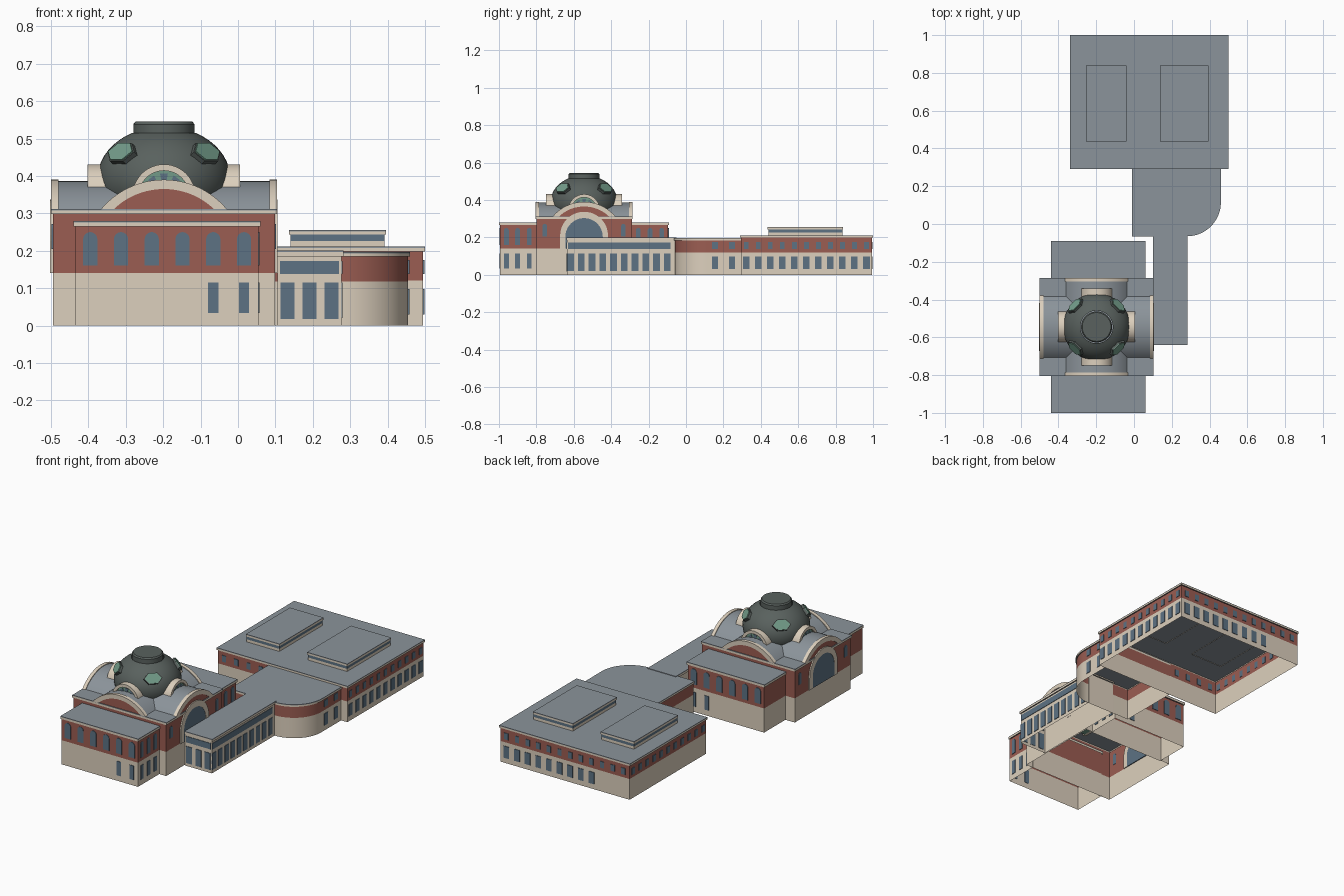
import bpy, bmesh
from math import sin, cos, pi, radians, sqrt, asin
from mathutils import Matrix, Vector

if "Cube" in bpy.data.objects:
    bpy.data.objects.remove(bpy.data.objects["Cube"])


def mat(name, c):
    m = bpy.data.materials.new(name)
    m.diffuse_color = (*c, 1)
    m.use_nodes = True
    m.node_tree.nodes["Principled BSDF"].inputs["Base Color"].default_value = m.diffuse_color
    return m


CREAM = mat("cream_stone", (.72, .63, .51))
BRICK = mat("brick", (.33, .11, .085))
ROOF = mat("roof_grey", (.26, .295, .325))
DOME = mat("dome_metal", (.10, .12, .112))
GLASS = mat("glass", (.11, .17, .23))
GREEN = mat("green_copper", (.17, .33, .25))
CX, CY = -.198, -.545          # dome centre


def finish(name, bm, m, smooth=False):
    bmesh.ops.recalc_face_normals(bm, faces=bm.faces[:])
    me = bpy.data.meshes.new(name)
    bm.to_mesh(me)
    bm.free()
    ob = bpy.data.objects.new(name, me)
    bpy.context.collection.objects.link(ob)
    me.materials.append(m)
    if smooth:
        bpy.ops.object.select_all(action='DESELECT')
        ob.select_set(True)
        bpy.context.view_layer.objects.active = ob
        bpy.ops.object.shade_smooth_by_angle(angle=radians(35))
    return ob


# footprint outline, optionally rounded at its front right corner, inset by d
def outline(x0, x1, y0, y1, r=0, d=0):
    x0, x1, y0, y1 = x0 + d, x1 - d, y0 + d, y1 - d
    pts = [(x1, y1), (x0, y1), (x0, y0)]
    if r:
        r -= d
        return pts + [(x1 - r + r * sin(i * pi / 32), y0 + r - r * cos(i * pi / 32)) for i in range(17)]
    return pts + [(x1, y0)]


def prism(name, pts, z0, z1, m, caps=False, smooth=False):
    bm = bmesh.new()
    lo = [bm.verts.new((x, y, z0)) for x, y in pts]
    hi = [bm.verts.new((x, y, z1)) for x, y in pts]
    n = len(pts)
    for i in range(n):
        bm.faces.new((lo[i], lo[(i + 1) % n], hi[(i + 1) % n], hi[i]))
    if caps:
        bm.faces.new(hi)
        bm.faces.new(lo[::-1])
    return finish(name, bm, m, smooth)


# open-bottomed building shell: stone base, brick storey, cornice, roof
def building(name, rect, z_brick, z_corn, z_top, r=0):
    wall, corn = outline(*rect, r=r, d=.005), outline(*rect, r=r)
    s = r > 0
    prism(name + "_base", wall, 0, z_brick, CREAM, smooth=s)
    if z_corn > z_brick:
        prism(name + "_brick_storey", wall, z_brick, z_corn, BRICK, smooth=s)
    prism(name + "_cornice", corn, z_corn, z_top - .004, CREAM, smooth=s)
    prism(name + "_roof", corn, z_top - .004, z_top, ROOF, True, smooth=s)


# extrude flat (u, z) polygons along axis 'x' or 'y' from a to b
def extrude(name, polys, axis, a, b, m, smooth=False):
    bm = bmesh.new()
    put = (lambda u, z: (a, u, z)) if axis == 'x' else (lambda u, z: (u, a, z))
    for p in polys:
        bm.faces.new([bm.verts.new(put(u, z)) for u, z in p])
    bmesh.ops.remove_doubles(bm, verts=bm.verts[:], dist=1e-5)
    g = bmesh.ops.extrude_face_region(bm, geom=bm.faces[:])["geom"]
    vec = Vector((b - a, 0, 0)) if axis == 'x' else Vector((0, b - a, 0))
    bmesh.ops.translate(bm, vec=vec, verts=[v for v in g if isinstance(v, bmesh.types.BMVert)])
    return finish(name, bm, m, smooth)


def arch(u, hw, z0, spring, n=12):
    return [(u + hw, z0)] + [(u + hw * cos(i * pi / n), spring + hw * sin(i * pi / n))
                             for i in range(n + 1)] + [(u - hw, z0)]


def band(outer, inner):
    return [(outer[i], outer[i + 1], inner[i + 1], inner[i]) for i in range(len(outer) - 1)]


# row of equal windows standing just proud of a wall plane
def windows(name, axis, plane, side, us, w, z0, z1, arched=False):
    h = w / 2
    polys = [arch(u, h, z0, z1 - h, 8) if arched else
             [(u - h, z0), (u + h, z0), (u + h, z1), (u - h, z1)] for u in us]
    extrude(name, polys, axis, plane - side * .007, plane - side * .002, GLASS)


def row(a, b, n):
    return [a + (b - a) * i / (n - 1) for i in range(n)]


# building masses
building("main_hall", (-.5, .104, -.805, -.285), .14, .298, .312)
building("front_wing", (-.44, .06, -1, -.79), .14, .265, .28)
building("rear_wing", (-.44, .06, -.30, -.09), .14, .265, .28)
building("corridor", (.1, .282, -.64, -.05), .185, .185, .2)
building("link_block", (-.01, .46, -.065, .30), .118, .184, .197, r=.18)
building("rear_block", (-.34, .5, .29, 1), .12, .198, .211)

# raised roof lights
for nm, x0, x1 in (("left", -.255, -.04), ("right", .137, .395)):
    box, inner = (x0, x1, .437, .84), outline(x0, x1, .437, .84, d=.003)
    prism(nm + "_skylight_curb", inner, .205, .226, CREAM)
    prism(nm + "_skylight_glazing", inner, .226, .243, GLASS)
    prism(nm + "_skylight_rim", outline(*box), .243, .252, CREAM)
    prism(nm + "_skylight_roof", outline(*box), .252, .256, ROOF, True)

# wing windows
bays = row(-.395, .016, 6)
for nm, y, s in (("front", -1, -1), ("rear", -.09, 1)):
    windows(nm + "_wing_arched_windows", 'y', y, s, bays, .038, .16, .25, True)
    windows(nm + "_wing_lower_windows", 'y', y, s, bays[4:], .027, .033, .115)
for nm, ys in (("front", (-.96, -.9, -.838)), ("rear", (-.255, -.192, -.13))):
    windows(nm + "_wing_side_arched_windows", 'x', .06, 1, ys, .026, .16, .25, True)
    windows(nm + "_wing_side_lower_windows", 'x', .06, 1, ys, .026, .033, .115)

# corridor windows
windows("corridor_front_windows", 'y', -.64, -1, (.132, .191, .25), .037, .018, .115)
windows("corridor_front_clerestory", 'y', -.64, -1, (.191,), .158, .138, .173)
windows("corridor_side_windows", 'x', .282, 1, row(-.617, -.1, 10), .036, .02, .115)
windows("corridor_side_clerestory", 'x', .282, 1, (-.357,), .55, .138, .173)

# link and rear block windows
windows("link_lower_windows", 'x', .46, 1, (.155, .245), .032, .03, .098)
windows("link_upper_windows", 'x', .46, 1, (.155, .245), .032, .138, .175)
side = row(.322, .965, 11)
windows("rear_block_right_lower_windows", 'x', .5, 1, side, .035, .03, .098)
windows("rear_block_right_upper_windows", 'x', .5, 1, side, .026, .138, .175)
windows("rear_block_left_upper_windows", 'x', -.34, -1, side, .026, .138, .175)
back = row(.455, -.295, 12)
windows("rear_block_back_lower_windows", 'y', 1, 1, back[:9], .035, .03, .098)
windows("rear_block_back_upper_windows", 'y', 1, 1, back, .026, .138, .175)
windows("rear_block_front_upper_windows", 'y', .29, -1, row(-.295, -.06, 4), .026, .138, .175)


# segmental arc for the vaults and gables
def segment(u, r, n=24):
    zc, base = .171, .308
    t = asin(sqrt(1 - ((base - zc) / r) ** 2))
    return [(u + r * sin(-t + 2 * t * i / n), zc + r * cos(-t + 2 * t * i / n)) for i in range(n + 1)]


# crossing barrel vaults with arched gables on all four sides
extrude("cross_vault_x", [segment(CY, .215)], 'x', -.494, .098, ROOF, True)
extrude("cross_vault_y", [segment(CX, .215)], 'y', -.799, -.291, ROOF, True)
for nm, ax, u, p, s in (("front", 'y', CX, -.805, -1), ("rear", 'y', CX, -.285, 1),
                        ("left", 'x', CY, -.5, -1), ("right", 'x', CY, .104, 1)):
    extrude(nm + "_gable_brick", [segment(u, .2)], ax, p - s * .01, p - s * .004, BRICK)
    extrude(nm + "_gable_band", band(segment(u, .219), segment(u, .194)), ax, p - s * .02, p, CREAM, True)
    if ax == 'x':   # great arched window and slim flanking windows
        outer, inner = arch(u, .128, .14, .209, 24), arch(u, .1, .14, .203, 24)
        extrude(nm + "_great_window_surround", band(outer, inner), ax, p - s * .01, p + s * .002, CREAM)
        extrude(nm + "_great_window_glass", [inner], ax, p - s * .01, p + s * .0005, GLASS)
        windows(nm + "_flanking_windows", ax, p, s, (-.755, -.335), .024, .205, .272, True)

    # fan-light dormer at the dome foot
    c = CX if ax == 'x' else CY
    outer, inner = arch(u, .084, .30, .347, 24), arch(u, .067, .30, .347, 24)
    extrude(nm + "_dormer_arch", band(outer, inner), ax, c + s * .11, c + s * .204, CREAM, True)
    extrude(nm + "_dormer_fan", [inner], ax, c + s * .11, c + s * .192, GREEN)
    panes = []
    for k in range(5):
        a, b = (k * 36 + 8) * pi / 180, (k * 36 + 28) * pi / 180
        panes.append([(u + r * cos(t), .347 + r * sin(t)) for r, t in
                      ((.02, a), (.06, a), (.06, b), (.02, b))])
    extrude(nm + "_dormer_panes", panes, ax, c + s * .19, c + s * .195, GLASS)


# dome and lantern turned about the dome axis
def lathe(name, prof, m):
    bm = bmesh.new()
    vs = [bm.verts.new((CX + r, CY, z)) for r, z in prof]
    es = [bm.edges.new(e) for e in zip(vs, vs[1:])]
    bmesh.ops.spin(bm, geom=vs + es, cent=(CX, CY, 0), axis=(0, 0, 1), angle=2 * pi, steps=48)
    bmesh.ops.remove_doubles(bm, verts=bm.verts[:], dist=1e-5)
    return finish(name, bm, m, True)


lathe("dome", [(.178 * cos(t), .392 + .14 * sin(t)) for t in
               [radians(-37 + 7 * i) for i in range(15)]], DOME)
lathe("dome_lantern", [(.082, .505), (.082, .538), (.076, .545), (0, .545)], DOME)

# hexagonal dome lights on the diagonals
for k in range(4):
    az = pi / 4 + k * pi / 2
    hexa = [(.05 * cos(i * pi / 3), .034 * sin(i * pi / 3)) for i in range(6)]
    for nm, f, out, m in (("frame", 1, .012, DOME), ("pane", .9, .016, GREEN)):
        ob = extrude(f"dome_hex_light_{nm}_{k + 1}", [[(u * f, z * f) for u, z in hexa]],
                     'x', -.02, out, m)
        ob.matrix_world = (Matrix.Translation((CX + .153 * cos(az), CY + .153 * sin(az), .457))
                           @ Matrix.Rotation(az, 4, 'Z') @ Matrix.Rotation(-radians(35), 4, 'Y'))
